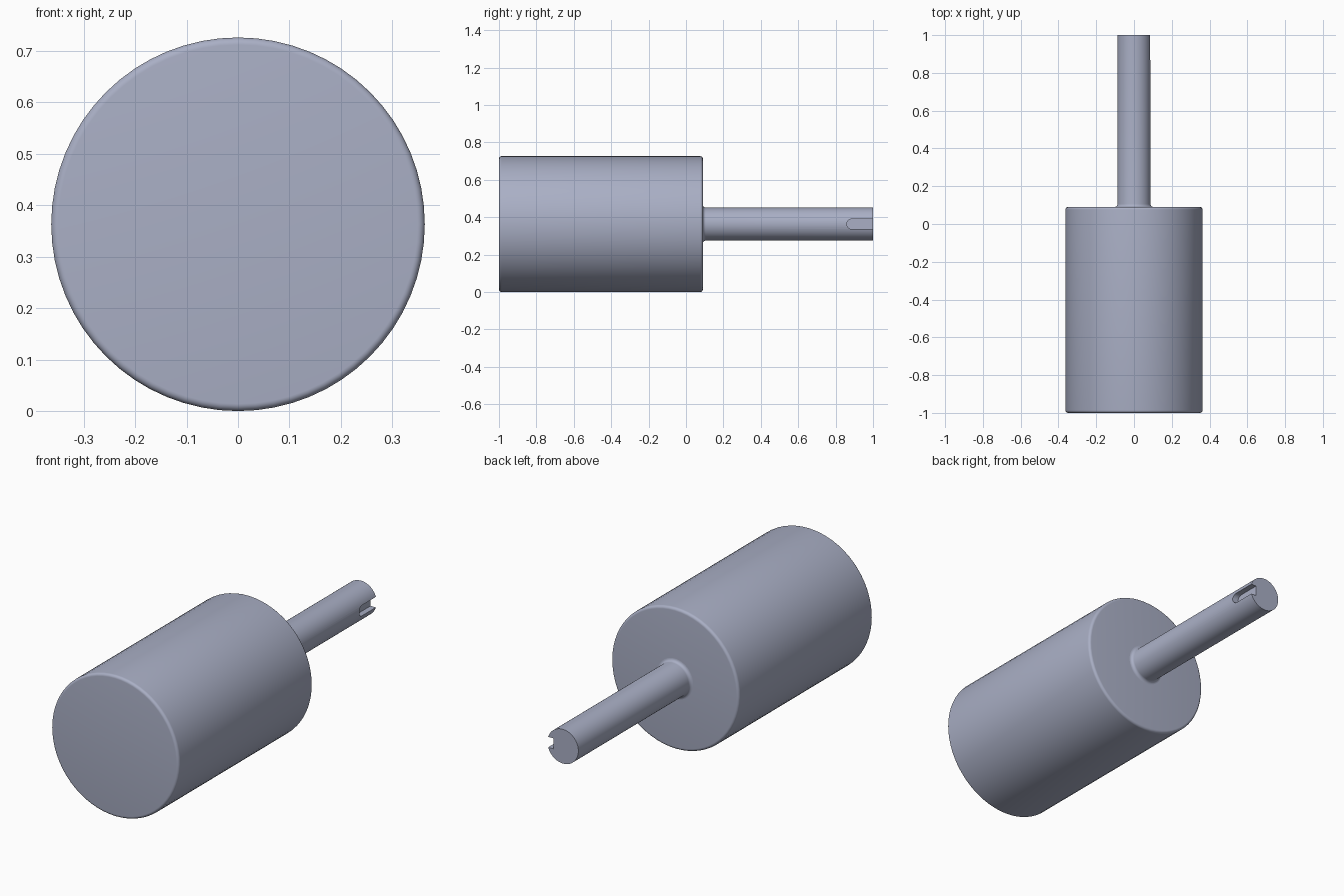
import bpy, bmesh
from math import pi, sin, cos, radians
from mathutils import Matrix, Vector

cube = bpy.data.objects.get("Cube")
if cube:
    bpy.data.objects.remove(cube, do_unlink=True)

SEGMENTS = 64
BODY_R = 0.363
SHAFT_R = 0.088
FRONT, SHOULDER, BACK = -1.0, 0.09, 1.0
EDGE_R = 0.014       # rounding of the body rims
FILLET_R = 0.016     # flare where the shaft meets the body
SLOT_R, SLOT_END, SLOT_FLOOR = 0.027, 0.86, 0.054

steel = bpy.data.materials.new("blue_grey_steel")
steel.use_nodes = True
colour = (0.40, 0.43, 0.56, 1)
steel.diffuse_color = colour
steel.node_tree.nodes["Principled BSDF"].inputs["Base Color"].default_value = colour


def arc(r, y, radius, start, end, steps=6):
    """Points (radius, y) along a circular arc, angles in degrees."""
    angles = [radians(start + (end - start) * i / steps) for i in range(steps + 1)]
    return [(r + radius * cos(a), y + radius * sin(a)) for a in angles]


def add_object(name, bm):
    bmesh.ops.recalc_face_normals(bm, faces=bm.faces)
    mesh = bpy.data.meshes.new(name)
    bm.to_mesh(mesh)
    bm.free()
    mesh.materials.append(steel)
    obj = bpy.data.objects.new(name, mesh)
    bpy.context.collection.objects.link(obj)
    return obj


def lathe(name, profile):
    """Revolve a (radius, y) profile about the long axis and cap both ends."""
    bm = bmesh.new()
    rings = []
    for r, y in profile:
        rings.append([bm.verts.new((r * cos(a), y, BODY_R + r * sin(a)))
                      for a in (2 * pi * i / SEGMENTS for i in range(SEGMENTS))])
    for low, high in zip(rings, rings[1:]):
        for i in range(SEGMENTS):
            j = (i + 1) % SEGMENTS
            bm.faces.new((low[i], low[j], high[j], high[i]))
    bm.faces.new(rings[0])
    bm.faces.new(rings[-1])
    return add_object(name, bm)


def smooth(obj):
    bpy.ops.object.select_all(action="DESELECT")
    obj.select_set(True)
    bpy.context.view_layer.objects.active = obj
    bpy.ops.object.shade_smooth_by_angle(angle=radians(30))


# Cylindrical body with rounded rims
inner = BODY_R - EDGE_R
body = lathe("body", arc(inner, FRONT + EDGE_R, EDGE_R, -90, 0)
             + arc(inner, SHOULDER - EDGE_R, EDGE_R, 0, 90))
smooth(body)

# Shaft flaring into the shoulder of the body
flare = arc(SHAFT_R + FILLET_R, SHOULDER + FILLET_R, FILLET_R, 270, 180)
shaft = lathe("shaft", [(SHAFT_R + FILLET_R, SHOULDER - 0.02)] + flare + [(SHAFT_R, BACK)])

# Round-ended keyway, open at the tip on the left side
bm = bmesh.new()
outline = arc(0, SLOT_END + SLOT_R, SLOT_R, 180, 360, 16)
outline = [(-SLOT_R, BACK + 0.1)] + outline + [(SLOT_R, BACK + 0.1)]
face = bm.faces.new([bm.verts.new((SLOT_FLOOR, y, BODY_R + z)) for z, y in outline])
walls = bmesh.ops.extrude_face_region(bm, geom=[face])["geom"]
bmesh.ops.translate(bm, vec=Vector((0.1, 0, 0)),
                    verts=[v for v in walls if isinstance(v, bmesh.types.BMVert)])
cutter = add_object("keyway_cutter", bm)
cutter.hide_render = True

cut = shaft.modifiers.new("keyway", "BOOLEAN")
cut.operation = "DIFFERENCE"
cut.solver = "EXACT"
cut.object = cutter
bpy.context.view_layer.objects.active = shaft
bpy.ops.object.modifier_apply(modifier=cut.name)
bpy.data.objects.remove(cutter, do_unlink=True)
smooth(shaft)
